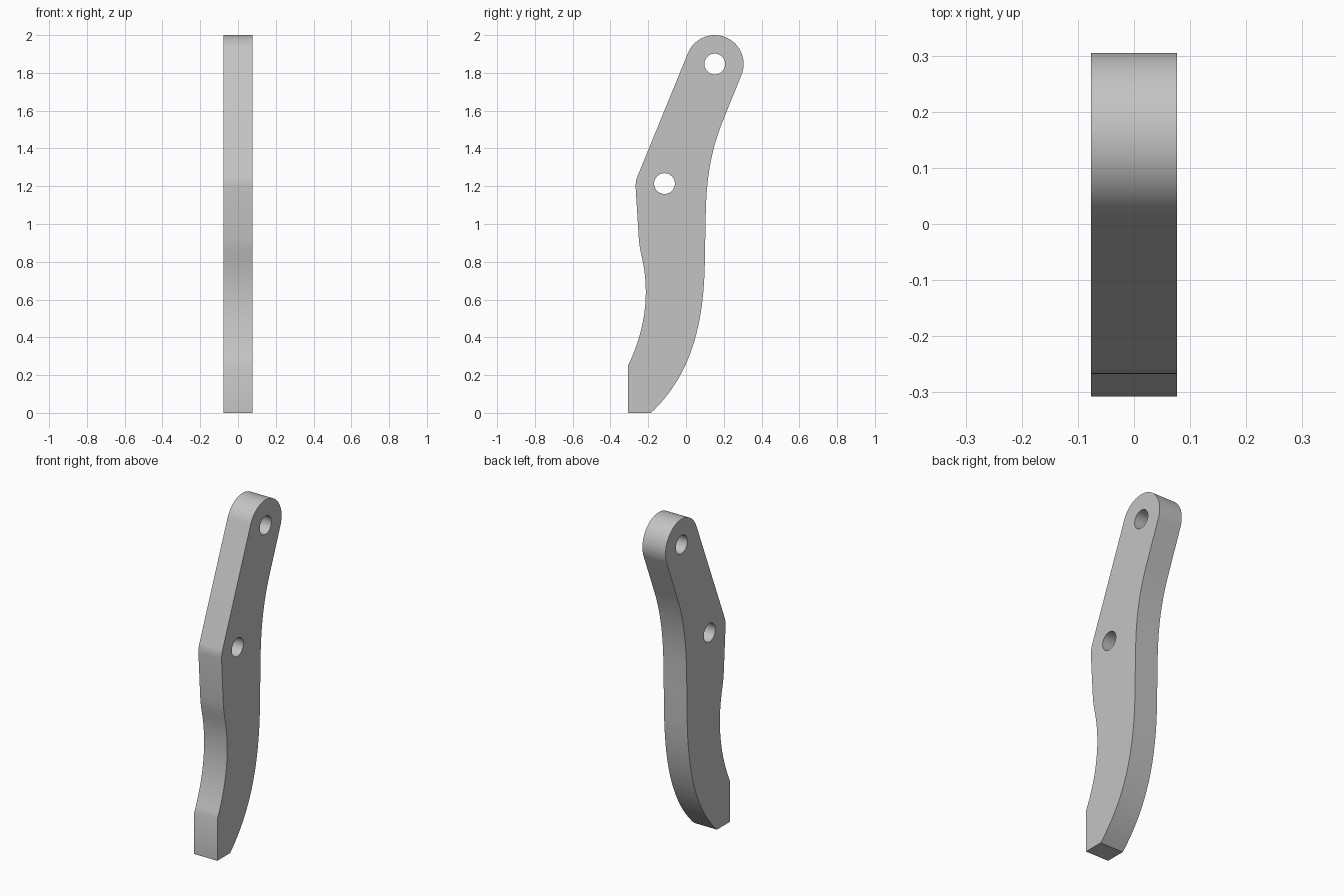
import bpy, bmesh, math
from mathutils import Matrix, Vector
from mathutils.geometry import interpolate_bezier

cube = bpy.data.objects.get("Cube")
if cube:
    bpy.data.objects.remove(cube, do_unlink=True)

HALF_WIDTH = 0.077
TOP = (0.152, 1.847)      # centre of the rounded upper end
PIVOT = (-0.114, 1.214)   # centre of the middle hole


def arc(centre, radius, start, end, steps):
    """Points along an arc, angles in degrees."""
    angles = [math.radians(start + (end - start) * i / steps) for i in range(steps + 1)]
    return [(centre[0] + radius * math.cos(a), centre[1] + radius * math.sin(a)) for a in angles]


def bezier(a, b, c, d, steps=20):
    """Points along one cubic segment."""
    return [p[:2] for p in interpolate_bezier(Vector(a), Vector(b), Vector(c), Vector(d), steps)]


# Side outline: foot, front edge, rounded end, back edge
outline = [(-0.185, 0), (-0.307, 0)]
outline += bezier((-0.307, 0.25), (-0.20, 0.47), (-0.197, 0.67), (-0.235, 0.83))
outline += bezier((-0.239, 0.85), (-0.246, 0.88), (-0.249, 0.91), (-0.251, 0.94), 6)
outline += [(-0.267, 1.20)]
outline += bezier((-0.266, 1.215), (-0.264, 1.235), (-0.260, 1.245), (-0.255, 1.257), 6)
outline += arc(TOP, 0.153, 157.8, -22.2, 40)
outline += bezier((0.197, 1.55), (0.135, 1.40), (0.112, 1.26), (0.106, 1.10))
outline += bezier((0.103, 1.00), (0.102, 0.92), (0.101, 0.85), (0.099, 0.77), 6)[:-1]
outline += bezier((0.099, 0.77), (0.090, 0.42), (0.005, 0.18), (-0.185, 0), 30)[:-1]

holes = [arc(c, 0.055, 0, 360, 40)[:-1] for c in (TOP, PIVOT)]

# Filled flat curve with both holes, given thickness
curve = bpy.data.curves.new("lever_profile", "CURVE")
curve.dimensions = "2D"
curve.fill_mode = "BOTH"
curve.extrude = HALF_WIDTH
for points in [outline] + holes:
    spline = curve.splines.new("POLY")
    spline.points.add(len(points) - 1)
    for point, (y, z) in zip(spline.points, points):
        point.co = (y, z, 0, 1)
    spline.use_cyclic_u = True

helper = bpy.data.objects.new("lever_profile", curve)
bpy.context.collection.objects.link(helper)
bpy.context.view_layer.update()
evaluated = helper.evaluated_get(bpy.context.evaluated_depsgraph_get())
mesh = bpy.data.meshes.new_from_object(evaluated)
bpy.data.objects.remove(helper, do_unlink=True)

# Stand the plate upright and weld the walls to the caps
mesh.transform(Matrix(((0, 0, 1, 0), (1, 0, 0, 0), (0, 1, 0, 0), (0, 0, 0, 1))))
bm = bmesh.new()
bm.from_mesh(mesh)
bmesh.ops.remove_doubles(bm, verts=bm.verts, dist=0.0005)
bmesh.ops.recalc_face_normals(bm, faces=bm.faces)
bm.to_mesh(mesh)
bm.free()

# Plain grey metal
grey = bpy.data.materials.new("grey_metal")
grey.use_nodes = True
colour = (0.55, 0.55, 0.55, 1)
grey.diffuse_color = colour
grey.node_tree.nodes["Principled BSDF"].inputs["Base Color"].default_value = colour
mesh.materials.clear()
mesh.materials.append(grey)

lever = bpy.data.objects.new("lever_arm", mesh)
bpy.context.collection.objects.link(lever)
bpy.ops.object.select_all(action="DESELECT")
lever.select_set(True)
bpy.context.view_layer.objects.active = lever
bpy.ops.object.shade_smooth_by_angle(angle=math.radians(30))
